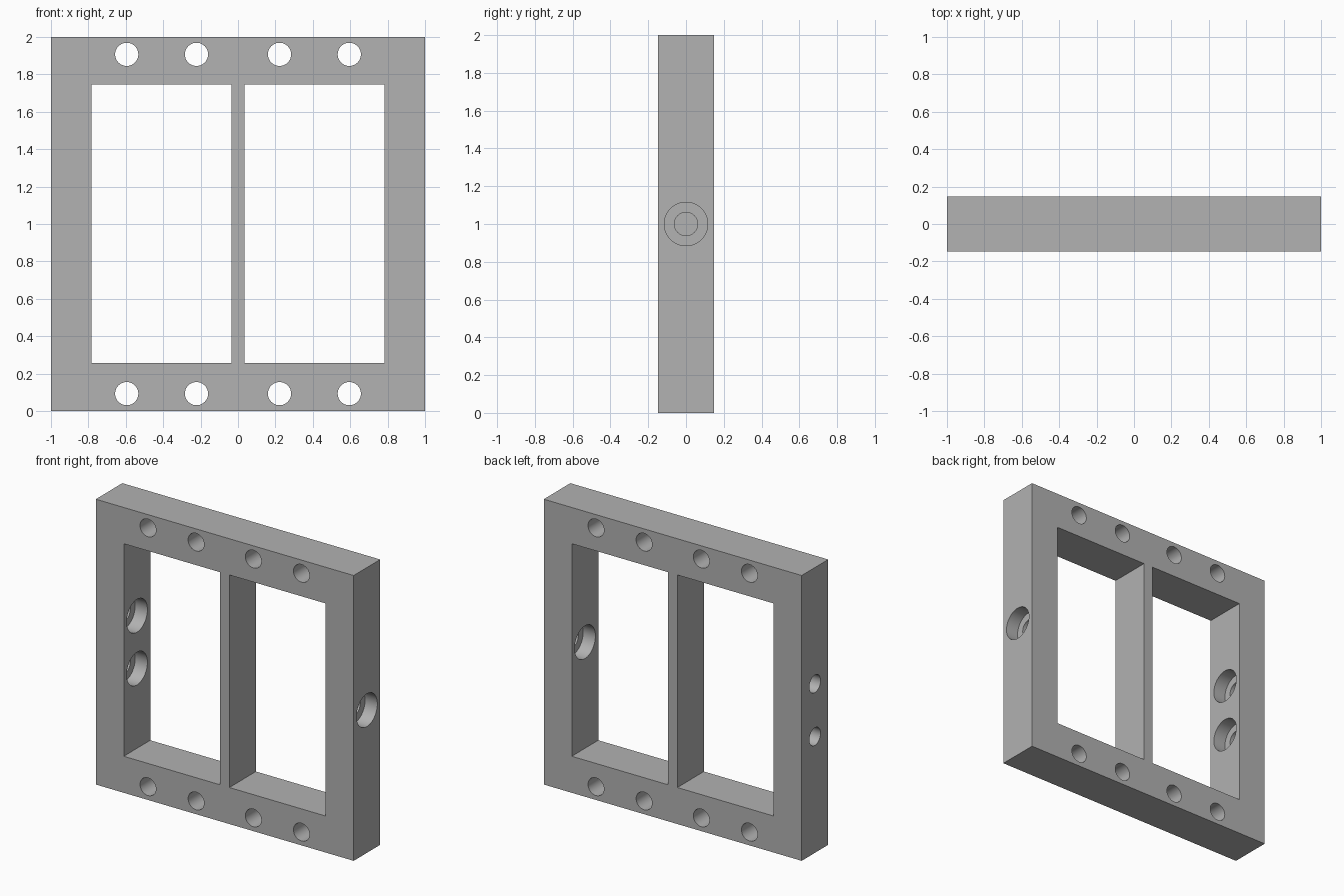
import bpy
from math import pi, radians

if "Cube" in bpy.data.objects:
    bpy.data.objects.remove(bpy.data.objects["Cube"], do_unlink=True)

DEPTH = 0.294          # frame thickness front to back
INNER = 0.783          # outer edge of the window openings
RIB = 0.036            # half width of the middle rib
LOW, HIGH = 0.256, 1.746
HOLE_R, BORE_R, BORE_DEPTH = 0.062, 0.115, 0.095

grey = bpy.data.materials.new("plain_grey")
grey.use_nodes = True
colour = (0.445, 0.445, 0.445, 1)
grey.diffuse_color = colour
grey.node_tree.nodes["Principled BSDF"].inputs["Base Color"].default_value = colour


def box(name, lo, hi):
    centre = [(a + b) / 2 for a, b in zip(lo, hi)]
    bpy.ops.mesh.primitive_cube_add(size=1, location=centre)
    ob = bpy.context.object
    ob.name = name
    ob.scale = [b - a for a, b in zip(lo, hi)]
    bpy.ops.object.transform_apply(location=True, rotation=True, scale=True)
    return ob


def rod(name, centre, radius, length, axis):
    turn = (pi / 2, 0, 0) if axis == "y" else (0, pi / 2, 0)
    bpy.ops.mesh.primitive_cylinder_add(vertices=48, radius=radius, depth=length,
                                        location=centre, rotation=turn)
    ob = bpy.context.object
    ob.name = name
    bpy.ops.object.transform_apply(location=True, rotation=True, scale=True)
    return ob


def cut(target, cutter):
    cutter.hide_render = True
    mod = target.modifiers.new("cut", "BOOLEAN")
    mod.operation, mod.solver, mod.object = "DIFFERENCE", "EXACT", cutter
    bpy.ops.object.select_all(action="DESELECT")
    target.select_set(True)
    bpy.context.view_layer.objects.active = target
    bpy.ops.object.modifier_apply(modifier=mod.name)
    bpy.data.objects.remove(cutter, do_unlink=True)


# Slab with two window openings
frame = box("frame", (-1, -DEPTH / 2, 0), (1, DEPTH / 2, 2))
frame.data.materials.append(grey)
cut(frame, box("window_cutter", (-INNER, -1, LOW), (-RIB, 1, HIGH)))
cut(frame, box("window_cutter", (RIB, -1, LOW), (INNER, 1, HIGH)))

# Rows of through holes along the top and bottom rails
for z in (0.093, 1.907):
    for x in (-0.595, -0.222, 0.222, 0.595):
        cut(frame, rod("rail_hole", (x, 0, z), HOLE_R, 1, "y"))

# Right-hand post in the front view: one hole, counterbored on both faces
mid = (1 + INNER) / 2
cut(frame, rod("post_hole", (mid, 0, 1), HOLE_R, 0.4, "x"))
for face in (1, INNER):
    cut(frame, rod("post_bore", (face, 0, 1), BORE_R, BORE_DEPTH * 2, "x"))

# Opposite post: two holes, counterbored on the inner face only
for z in (0.815, 1.185):
    cut(frame, rod("post_hole", (-mid, 0, z), HOLE_R, 0.4, "x"))
    cut(frame, rod("post_bore", (-INNER, 0, z), BORE_R, BORE_DEPTH * 2, "x"))

frame.select_set(True)
bpy.context.view_layer.objects.active = frame
bpy.ops.object.shade_smooth_by_angle(angle=radians(30))
